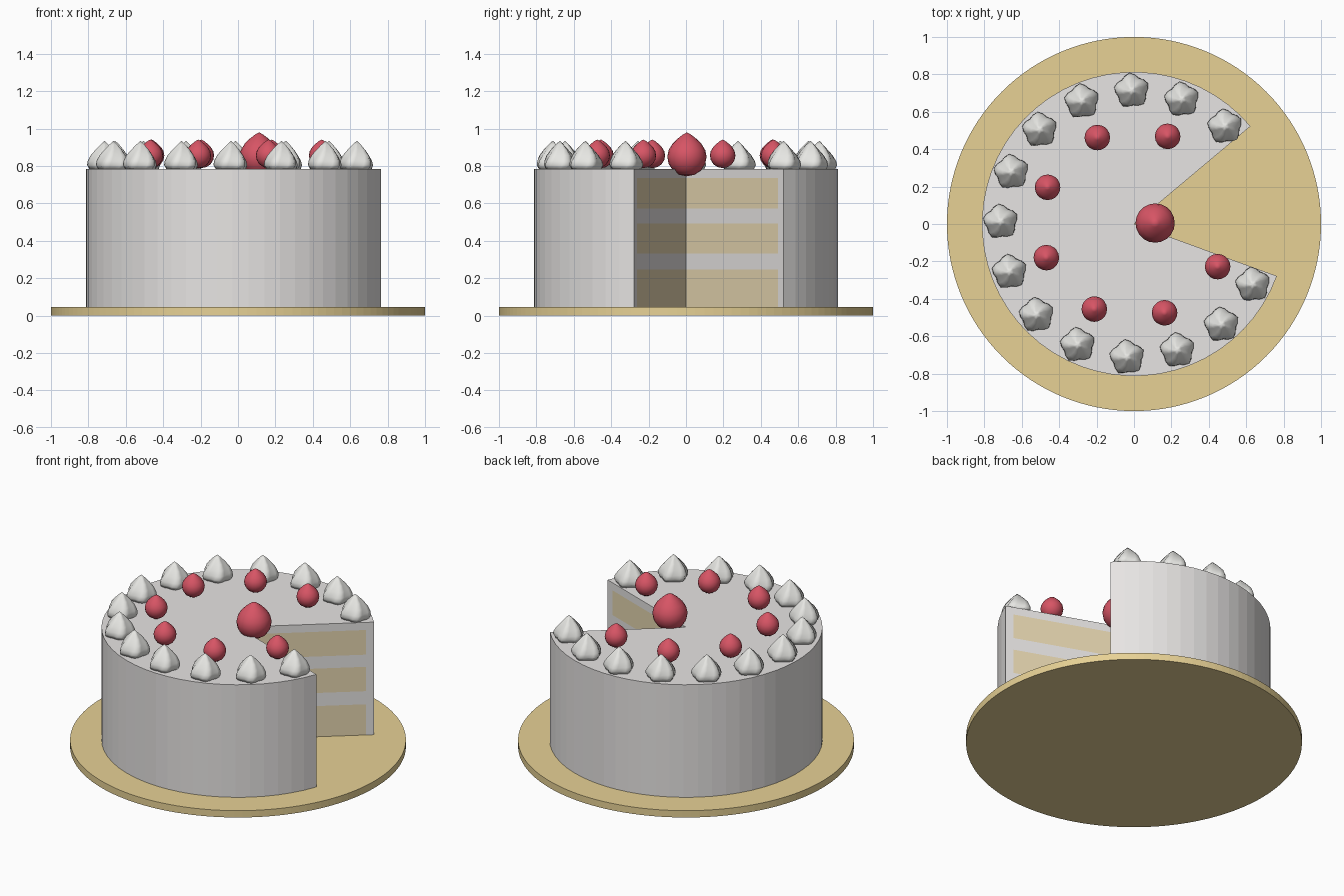
import bpy
import bmesh
from math import sin, cos, radians, pi

cube = bpy.data.objects.get("Cube")
if cube:
    bpy.data.objects.remove(cube, do_unlink=True)


def material(name, rgb):
    mat = bpy.data.materials.new(name)
    mat.use_nodes = True
    mat.diffuse_color = (*rgb, 1)
    bsdf = next(n for n in mat.node_tree.nodes if n.type == "BSDF_PRINCIPLED")
    bsdf.inputs["Base Color"].default_value = (*rgb, 1)
    return mat


FROSTING = material("pale frosting", (0.81, 0.79, 0.78))
SPONGE = material("vanilla sponge", (0.82, 0.70, 0.45))
GOLD = material("gold board", (0.80, 0.64, 0.30))
CREAM = material("whipped cream", (0.84, 0.84, 0.81))
RED = material("berry red", (0.68, 0.09, 0.13))


def finish(name, bm, mats, smooth=False):
    bmesh.ops.remove_doubles(bm, verts=bm.verts, dist=0.0005)
    bmesh.ops.recalc_face_normals(bm, faces=bm.faces)
    for face in bm.faces:
        face.smooth = smooth
    mesh = bpy.data.meshes.new(name)
    bm.to_mesh(mesh)
    bm.free()
    for mat in mats:
        mesh.materials.append(mat)
    obj = bpy.data.objects.new(name, mesh)
    bpy.context.collection.objects.link(obj)
    return obj


def polar(radius, degrees, z):
    a = radians(degrees)
    return (radius * cos(a), radius * sin(a), z)


def lathe(name, profile, segments, mat, location, lobe=0, lobes=5, twist=0, turn=0):
    """Spin (radius, z) pairs; lobe adds star ridges, twist swirls them upwards."""
    bm = bmesh.new()
    rings = []
    for r, z in profile:
        ring = []
        for i in range(segments):
            a = 2 * pi * i / segments
            rr = r * (1 + lobe * cos(lobes * a))
            b = a + turn + twist * z
            ring.append(bm.verts.new((rr * cos(b), rr * sin(b), z)))
        rings.append(ring)
    for low, high in zip(rings, rings[1:]):
        for i in range(segments):
            j = (i + 1) % segments
            bm.faces.new((low[i], low[j], high[j], high[i]))
    bm.faces.new(rings[0])
    obj = finish(name, bm, [mat], True)
    obj.location = location
    return obj


# Round cake board
bm = bmesh.new()
bmesh.ops.create_cone(bm, cap_ends=True, segments=128, radius1=1, radius2=1, depth=0.045)
bmesh.ops.translate(bm, verts=bm.verts, vec=(0, 0, 0.0225))
finish("cake_board", bm, [GOLD])

# Cake with one large slice removed
RADIUS, INNER, BASE, TOP = 0.813, 0.765, 0.045, 0.785
START, END, STEPS = 40, 340, 50
LEVELS = [BASE, 0.247, 0.333, 0.493, 0.573, 0.735, TOP]
bm = bmesh.new()


def add_face(points, index=0):
    face = bm.faces.new([bm.verts.new(p) for p in points])
    face.material_index = index


for i in range(STEPS):
    a = START + (END - START) * i / STEPS
    b = START + (END - START) * (i + 1) / STEPS
    add_face([polar(RADIUS, a, BASE), polar(RADIUS, b, BASE),
              polar(RADIUS, b, TOP), polar(RADIUS, a, TOP)])
    for z in (BASE, TOP):
        add_face([(0, 0, z), polar(RADIUS, a, z), polar(RADIUS, b, z)])

# Cut walls: sponge bands with frosting between and around them
for angle in (START, END):
    for k, (low, high) in enumerate(zip(LEVELS, LEVELS[1:])):
        for r0, r1 in ((0, INNER), (INNER, RADIUS)):
            is_sponge = k % 2 == 0 and r0 == 0
            add_face([polar(r0, angle, low), polar(r1, angle, low),
                      polar(r1, angle, high), polar(r0, angle, high)], int(is_sponge))
finish("cut_cake", bm, [FROSTING, SPONGE])

# Piped cream stars around the rim
star = [(0.078, 0), (0.087, 0.02), (0.083, 0.042), (0.068, 0.072),
        (0.045, 0.102), (0.022, 0.128), (0.0, 0.15)]
for i in range(14):
    lathe(f"cream_star_{i + 1}", star, 20, CREAM, polar(0.713, 47 + 22 * i, TOP),
          lobe=0.1, twist=4, turn=radians(20))

# Pointed berries: a ring of small ones and a large one at the slice tip
berry = [(0.0, -0.105), (0.04, -0.097), (0.075, -0.074), (0.098, -0.038), (0.105, 0),
         (0.098, 0.035), (0.078, 0.068), (0.05, 0.096), (0.022, 0.118), (0.0, 0.13)]


def add_berry(name, scale, location):
    lathe(name, [(r * scale, z * scale) for r, z in berry], 20, RED, location)


add_berry("large_berry", 1, (0.113, 0.005, 0.85))
for i in range(7):
    add_berry(f"small_berry_{i + 1}", 0.65, polar(0.502, 69 + 44 * i, 0.857))
